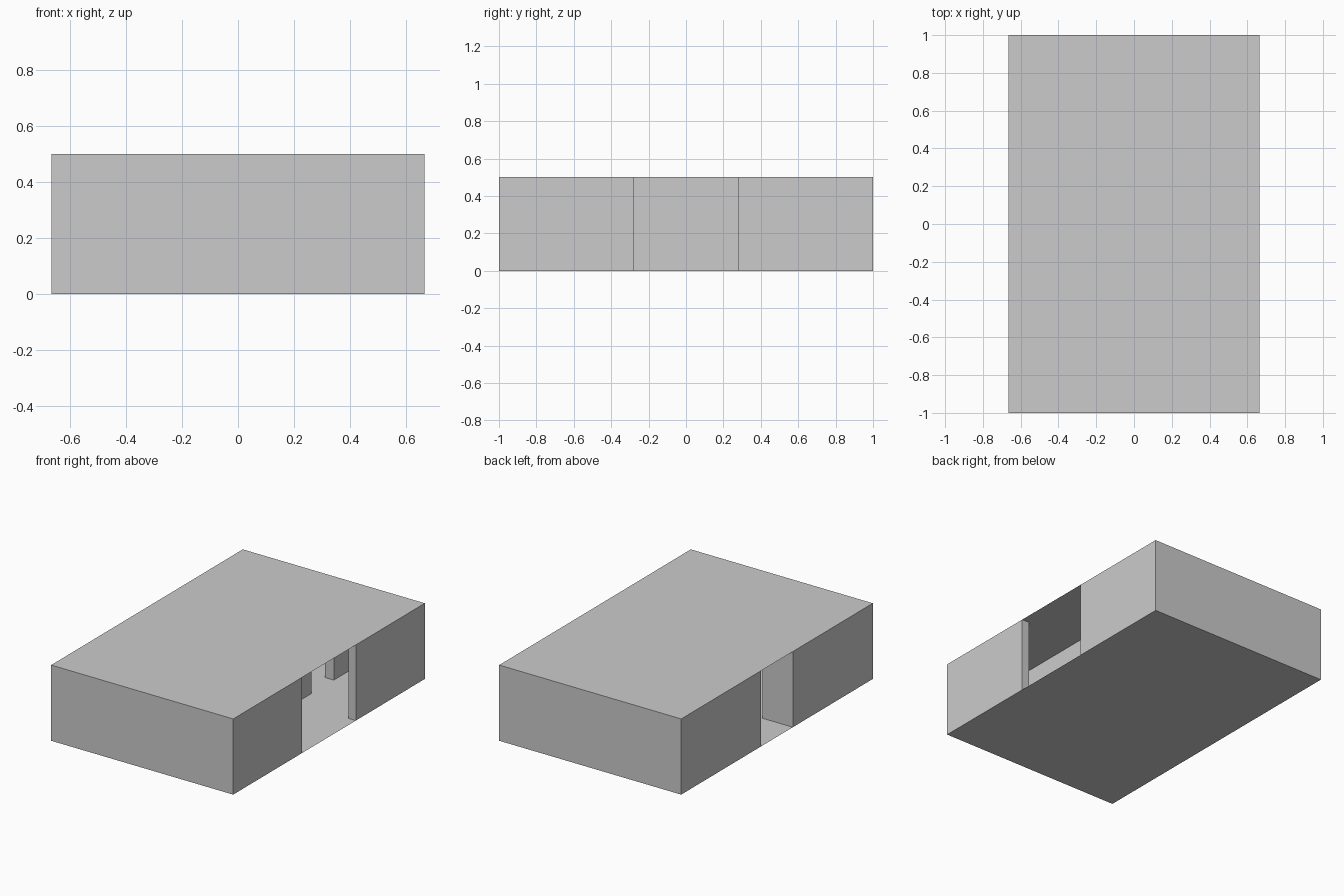
import bpy
import bmesh

if "Cube" in bpy.data.objects:
    bpy.data.objects.remove(bpy.data.objects["Cube"])

HX, HY, H = 0.665, 1.0, 0.5      # half width, half depth, height
T = 0.055                        # outer wall thickness
LEFT_IN = -0.445                 # inner face of the deep left wall


def make_object(name, bm):
    bmesh.ops.recalc_face_normals(bm, faces=bm.faces)
    mesh = bpy.data.meshes.new(name)
    bm.to_mesh(mesh)
    bm.free()
    obj = bpy.data.objects.new(name, mesh)
    bpy.context.collection.objects.link(obj)
    return obj


def wall(name, outline, mirror_y=False):
    """Extrude a floor-plan outline upwards; floor and roof close its ends."""
    s = -1 if mirror_y else 1
    bm = bmesh.new()
    low = [bm.verts.new((x, y * s, 0)) for x, y in outline]
    high = [bm.verts.new((x, y * s, H)) for x, y in outline]
    n = len(outline)
    for i in range(n):
        j = (i + 1) % n
        bm.faces.new((low[i], low[j], high[j], high[i]))
    return make_object(name, bm)


def rect(x0, x1, y0, y1):
    return [(x0, y0), (x1, y0), (x1, y1), (x0, y1)]


def sheet(name, z):
    bm = bmesh.new()
    bm.faces.new([bm.verts.new((x, y, z)) for x, y in rect(-HX, HX, -HY, HY)])
    return make_object(name, bm)


# Floor and flat roof
sheet("floor", 0)
sheet("roof", H)

# U-shaped outer shell halves, leaving a wide right and a narrow left doorway
shell = [(-HX, -0.165), (-HX, -HY), (HX, -HY), (HX, -0.28),
         (HX - T, -0.28), (HX - T, T - HY), (LEFT_IN, T - HY), (LEFT_IN, -0.165)]
wall("front_shell", shell)
wall("back_shell", shell, mirror_y=True)

# Inner partition with an offset doorway
wall("partition_long", rect(0.165, 0.228, T - HY, 0.443))
wall("partition_short", rect(0.165, 0.228, 0.674, HY - T))
